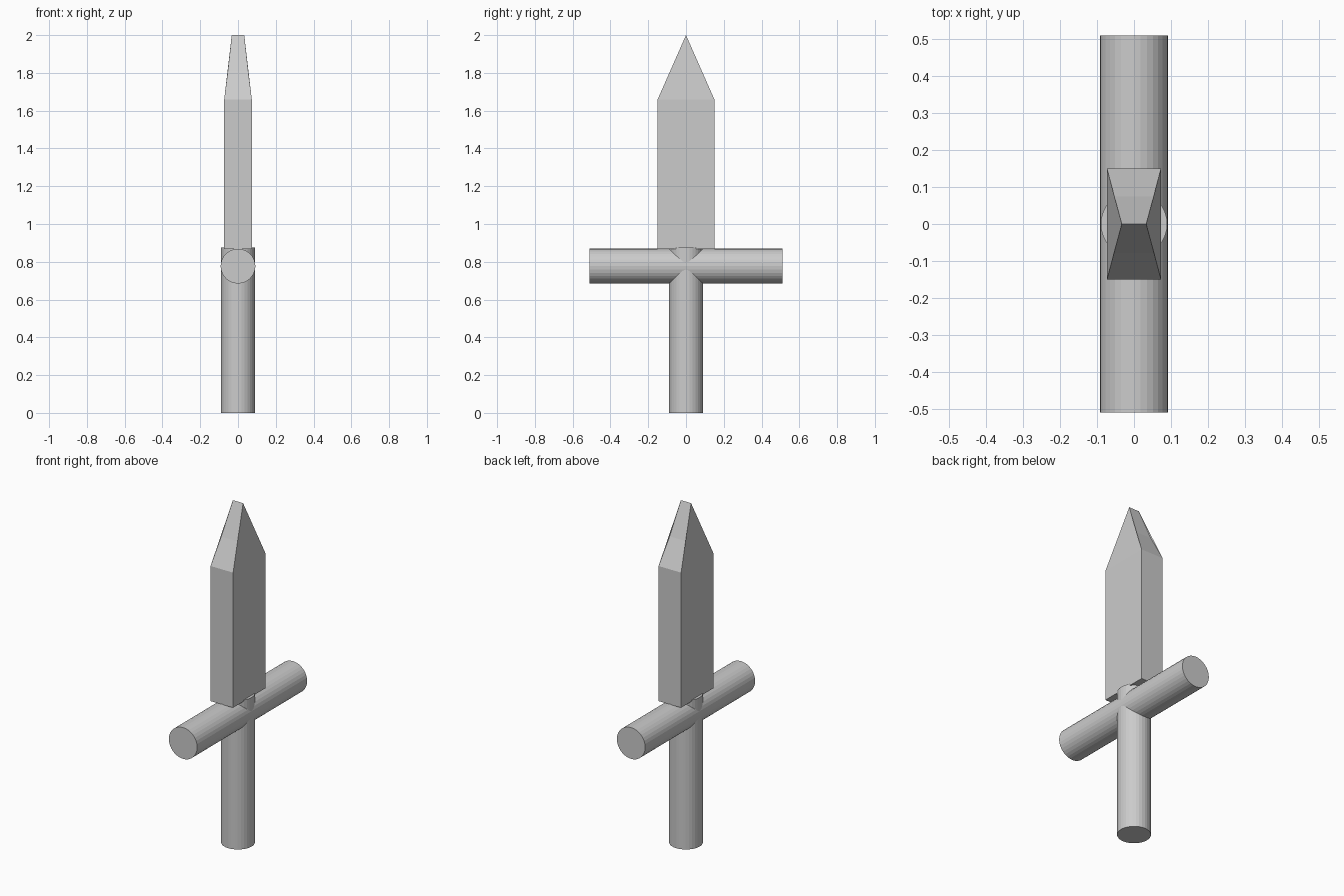
import bpy
from math import pi

if "Cube" in bpy.data.objects:
    bpy.data.objects.remove(bpy.data.objects["Cube"])


def rod(name, length, radius, centre, rotation=(0, 0, 0)):
    bpy.ops.mesh.primitive_cylinder_add(vertices=32, radius=radius, depth=length,
                                        location=centre, rotation=rotation)
    bpy.context.object.name = name


# Round grip and cross guard
rod("handle", 0.875, 0.09, (0, 0, 0.4375))
rod("cross_guard", 1.02, 0.092, (0, 0, 0.777), (pi / 2, 0, 0))


def ring(x, y_front, y_back, z):
    return [(-x, y_front, z), (x, y_front, z), (x, y_back, z), (-x, y_back, z)]


# Flat blade: straight body, pinched taper, short ridge at the tip
verts = (ring(0.073, -0.15, 0.15, 0.867)
         + ring(0.073, -0.15, 0.15, 1.66)
         + ring(0.054, -0.078, 0.074, 1.81)
         + [(-0.033, 0, 2), (0.033, 0, 2)])
faces = [(3, 2, 1, 0)]
faces += [(i, (i + 1) % 4, (i + 1) % 4 + 4, i + 4) for i in range(4)]
# Wide bevels towards the ridge
faces += [(4, 5, 9, 8), (8, 9, 13, 12), (6, 7, 11, 10), (10, 11, 12, 13)]
# Narrow sides: central triangle with thin slivers beside it
faces += [(5, 6, 13), (5, 13, 9), (6, 10, 13),
          (7, 4, 12), (4, 8, 12), (7, 12, 11)]

mesh = bpy.data.meshes.new("blade")
mesh.from_pydata(verts, [], faces)
mesh.update()
blade = bpy.data.objects.new("blade", mesh)
bpy.context.collection.objects.link(blade)
